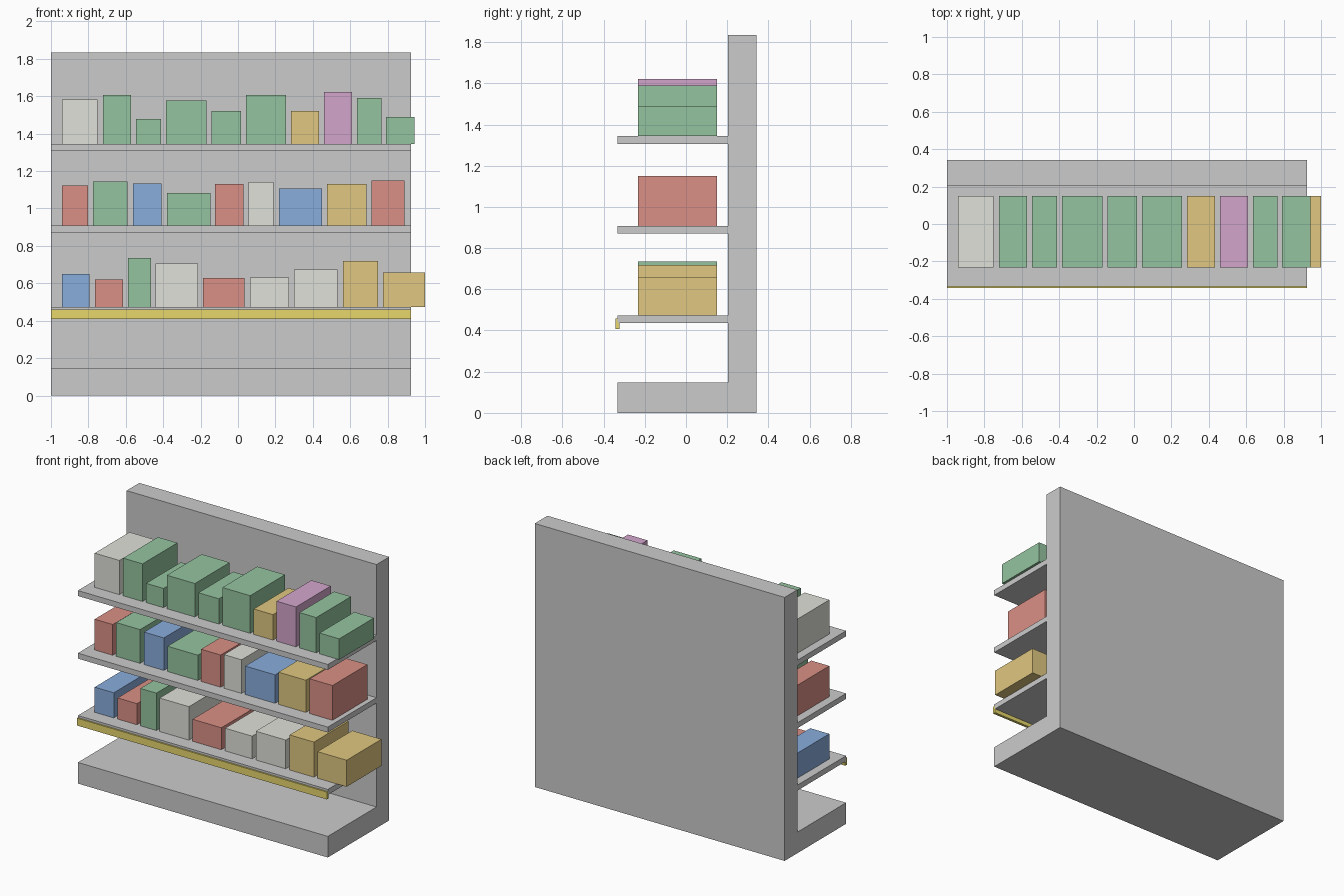
import bpy

if "Cube" in bpy.data.objects:
    bpy.data.objects.remove(bpy.data.objects["Cube"])

COLORS = {
    "white": (0.75, 0.75, 0.70, 1), "green": (0.30, 0.55, 0.35, 1),
    "blue": (0.25, 0.42, 0.72, 1), "red": (0.70, 0.28, 0.24, 1),
    "yellow": (0.75, 0.58, 0.22, 1), "pink": (0.65, 0.38, 0.60, 1),
    "strip_yellow": (0.80, 0.68, 0.15, 1),
}
MATS = {}
for key, rgba in COLORS.items():
    MATS[key] = bpy.data.materials.new(key)
    MATS[key].diffuse_color = rgba


def box(name, x, y, z, color=None):
    """Box from (min, max) ranges on each axis."""
    bpy.ops.mesh.primitive_cube_add(size=1)
    ob = bpy.context.object
    ob.name = name
    ob.location = [(r[0] + r[1]) / 2 for r in (x, y, z)]
    ob.scale = [r[1] - r[0] for r in (x, y, z)]
    bpy.ops.object.transform_apply(location=False, rotation=False, scale=True)
    if color:
        ob.data.materials.append(MATS[color])
    return ob


WIDTH = (-1.0, 0.925)
FRONT, BACK = -0.333, 0.203

# Shelving frame
box("back_panel", WIDTH, (BACK, 0.343), (0, 1.835))
box("base", WIDTH, (FRONT, BACK), (0, 0.147))

# Goods on each shelf: left edge, width, height, colour
rows = {
    0.474: [(-.941, .147, .175, "blue"), (-.765, .15, .147, "red"),
            (-.589, .123, .26, "green"), (-.441, .226, .233, "white"),
            (-.187, .222, .153, "red"), (.064, .208, .158, "white"),
            (.3, .231, .2, "white"), (.561, .187, .244, "yellow"),
            (.775, .225, .185, "yellow")],
    0.908: [(-.941, .139, .214, "red"), (-.775, .184, .235, "green"),
            (-.561, .153, .226, "blue"), (-.38, .234, .176, "green"),
            (-.122, .152, .224, "red"), (.055, .136, .234, "white"),
            (.219, .23, .198, "blue"), (.475, .211, .224, "yellow"),
            (.715, .176, .242, "red")],
    1.344: [(-.941, .19, .238, "white"), (-.722, .15, .262, "green"),
            (-.545, .134, .134, "green"), (-.385, .216, .233, "green"),
            (-.142, .158, .176, "green"), (.043, .214, .262, "green"),
            (.284, .149, .177, "yellow"), (.46, .15, .278, "pink"),
            (.636, .13, .246, "green"), (.791, .152, .145, "green")],
}
for level, (top, goods) in enumerate(rows.items(), 1):
    box(f"shelf_{level}", WIDTH, (FRONT, BACK), (top - 0.038, top))
    for i, (left, w, h, color) in enumerate(goods, 1):
        box(f"carton_{level}_{i}", (left, left + w), (-0.233, 0.15),
            (top, top + h), color)

# Price strip along the lowest shelf's front edge
box("price_strip", WIDTH, (-0.343, -0.324), (0.408, 0.459), "strip_yellow")

for m in bpy.data.materials:
    if m.users and not m.is_grease_pencil:
        m.use_nodes = True
        m.node_tree.nodes["Principled BSDF"].inputs["Base Color"].default_value = m.diffuse_color
